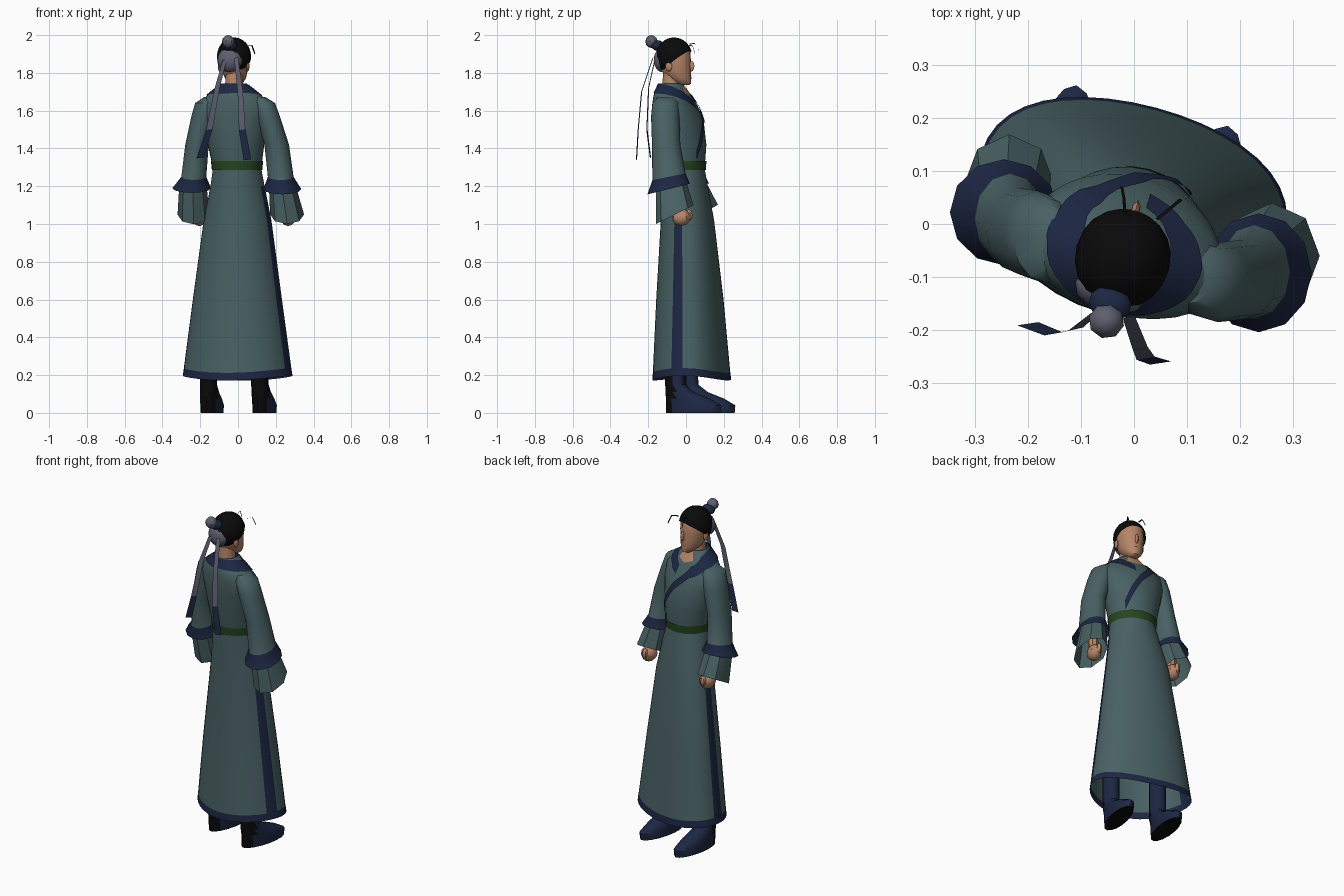
import bpy, bmesh, math
from mathutils import Vector, Matrix

if "Cube" in bpy.data.objects:
    bpy.data.objects.remove(bpy.data.objects["Cube"])

def mat(name, r, g, b):
    m = bpy.data.materials.new(name)
    m.diffuse_color = (r, g, b, 1)
    m.use_nodes = True
    m.node_tree.nodes["Principled BSDF"].inputs["Base Color"].default_value = m.diffuse_color
    return m

TEAL = mat("teal_cloth", .066, .119, .125)
NAVY = mat("navy_trim", .012, .02, .056)
GREEN = mat("green_sash", .018, .06, .014)
SKIN = mat("skin", .47, .235, .14)
BLACK = mat("black", .003, .003, .003)
GREY = mat("grey_scarf", .11, .115, .16)
TWIST = math.radians(-15)   # the whole figure turns slightly towards +x

def finish(name, bm, mats, loc=(0, 0, 0), rot=0, angle=40):
    me = bpy.data.meshes.new(name)
    bm.to_mesh(me)
    bm.free()
    for m in mats:
        me.materials.append(m)
    ob = bpy.data.objects.new(name, me)
    bpy.context.collection.objects.link(ob)
    ob.location, ob.rotation_euler = loc, (0, 0, rot)
    bpy.ops.object.select_all(action='DESELECT')
    ob.select_set(True)
    bpy.context.view_layer.objects.active = ob
    bpy.ops.object.shade_smooth_by_angle(angle=math.radians(angle))
    return ob

def ring_point(r, t, twist, grow=0, bow=0):
    x = (r[3] + grow) * math.cos(t)
    y = (r[4] + grow) * (math.sin(t) + bow * math.cos(t) ** 2)
    c, s = math.cos(twist), math.sin(twist)
    dx, dy = x * c - y * s, x * s + y * c
    tilt = r[5] if len(r) > 5 else 0
    return Vector((r[0] + dx, r[1] + dy, r[2] + tilt * dy))

def loft(name, rings, n, mats, rule=None, twist=0, caps="", lift=0, bow=0, loc=(0, 0, 0), rot=0):
    """Stack of ellipses (cx, cy, z, a, b, tilt), listed from top to bottom."""
    bm = bmesh.new()
    rows = []
    for k, r in enumerate(rings):
        row = []
        for i in range(n):
            t = 2 * math.pi * i / n
            p = ring_point(r, t, twist, bow=bow * min(1, k / 2))
            if k >= len(rings) - 2:
                p.z += lift * math.cos(t) ** 2
            row.append(bm.verts.new(p))
        rows.append(row)
    for j in range(len(rows) - 1):
        for i in range(n):
            k = (i + 1) % n
            f = bm.faces.new((rows[j][i], rows[j + 1][i], rows[j + 1][k], rows[j][k]))
            if rule:
                f.material_index = rule(j, i, f.calc_center_median())
    if "t" in caps:
        bm.faces.new(rows[0])
    if "b" in caps:
        f = bm.faces.new(rows[-1][::-1])
        f.material_index = len(mats) - 1
    return finish(name, bm, mats, loc, rot)

def strip(name, left, right, mats, rule=None):
    bm = bmesh.new()
    a = [bm.verts.new(p) for p in left]
    b = [bm.verts.new(p) for p in right]
    for i in range(len(a) - 1):
        f = bm.faces.new((a[i], b[i], b[i + 1], a[i + 1]))
        if rule:
            f.material_index = rule(i)
    return finish(name, bm, mats)

def ball(name, c, radii, m, rot=0, seg=12, cut=None):
    bm = bmesh.new()
    bmesh.ops.create_uvsphere(bm, u_segments=seg, v_segments=max(6, seg // 2 + 2), radius=1)
    bmesh.ops.scale(bm, vec=radii, verts=bm.verts)
    if cut:
        bmesh.ops.bisect_plane(bm, geom=bm.verts[:] + bm.edges[:] + bm.faces[:],
                               plane_co=cut[0], plane_no=cut[1], clear_inner=True)
    return finish(name, bm, [m], c, rot)

# Robe skirt: navy slits near both ends of the long axis and a navy hem
SEG = 40
skirt = [(-.005, -.02, 1.30, .128, .117), (-.005, -.012, 1.2, .145, .125),
         (-.008, .005, 1.02, .182, .137), (-.01, .017, .6, .24, .172),
         (-.01, .025, .212, .29, .196), (-.01, .026, .172, .296, .2)]
def skirt_rule(j, i, c):
    return 1 if j == 4 or (j > 0 and i in (SEG - 1, SEG - 2, SEG // 2, SEG // 2 + 1)) else 0
loft("robe_skirt", skirt, SEG, [TEAL, NAVY], skirt_rule, TWIST, lift=.025, bow=.16)

# Robe top
torso = [(-.02, -.08, 1.745, .066, .062), (-.02, -.08, 1.72, .092, .076),
         (-.02, -.073, 1.68, .148, .095), (-.018, -.06, 1.63, .196, .112),
         (-.015, -.04, 1.55, .182, .13), (-.01, -.027, 1.42, .15, .134),
         (-.005, -.02, 1.29, .128, .118)]
loft("robe_top", torso, 28, [TEAL], twist=TWIST)
loft("sash", [(-.005, -.02, 1.333, .139, .128), (-.005, -.02, 1.285, .134, .124)], 28, [GREEN], twist=TWIST)

def on_torso(deg, z, grow):
    for u, l in zip(torso, torso[1:]):
        if z >= l[2]:
            break
    k = min(1, max(0, (u[2] - z) / (u[2] - l[2])))
    r = [p + (q - p) * k for p, q in zip(u, l)]
    return ring_point(r, math.radians(deg), TWIST, grow)

def collar(name, path, w, m, grow):
    fine = []
    for (d0, z0), (d1, z1) in zip(path, path[1:]):
        fine += [(d0 + (d1 - d0) * k / 4, z0 + (z1 - z0) * k / 4) for k in range(4)]
    fine.append(path[-1])
    strip(name, [on_torso(d, z + w, grow) for d, z in fine],
          [on_torso(d, z - w, grow) for d, z in fine], [m])

# Crossed collar, the outer band running down to the sash
collar("chest_skin", [(118, 1.72), (95, 1.70), (70, 1.715)], .022, SKIN, .003)
collar("inner_collar", [(-90, 1.718), (-45, 1.718), (0, 1.712), (30, 1.70), (60, 1.675), (85, 1.635)], .025, NAVY, .005)
collar("outer_collar", [(270, 1.718), (225, 1.718), (180, 1.712), (150, 1.695), (115, 1.645),
                        (90, 1.555), (68, 1.45), (52, 1.365)], .027, NAVY, .008)

# Wide outer sleeves with navy cuffs, inner sleeves and fists
arms = {
    "left": ([(-.14, -.035, 1.672, .04, .05), (-.165, -.03, 1.64, .062, .08), (-.183, -.022, 1.57, .064, .085),
              (-.217, -.012, 1.42, .062, .08), (-.234, .01, 1.25, .066, .085, .2), (-.245, .022, 1.19, .102, .1, .25)],
             [(-.235, .01, 1.27, .055, .07), (-.238, .035, 1.17, .075, .085, .3), (-.235, .075, 1.05, .085, .094, .55)],
             (-.205, .085, 1.035)),
    "right": ([(.105, -.105, 1.672, .04, .045), (.134, -.108, 1.64, .062, .07), (.158, -.11, 1.57, .064, .075),
               (.205, -.105, 1.42, .065, .075), (.226, -.09, 1.25, .068, .088, .2), (.235, -.092, 1.185, .1, .112, .25)],
              [(.223, -.085, 1.27, .056, .07), (.24, -.075, 1.17, .075, .085, .3), (.26, -.06, 1.05, .09, .1, .5)],
              (.265, -.025, 1.035))}
for side, (outer, inner, hand) in arms.items():
    loft(side + "_sleeve", outer, 12, [TEAL, NAVY], lambda j, i, c: int(j == 4), caps="t")
    loft(side + "_inner_sleeve", inner, 8, [TEAL])
    ball(side + "_fist", hand, (.042, .05, .046), SKIN, TWIST, 8)
    ball(side + "_thumb", (hand[0], hand[1] + .04, hand[2] + .012), (.017, .02, .03), SKIN, TWIST, 6)
    ball(side + "_wrist", (hand[0], hand[1] - .01, hand[2] + .07), (.03, .03, .06), SKIN, 0, 8)

# Boots: black behind and below, navy in front
boot = [(0, .05, .4, .046, .049), (0, .05, .15, .046, .052), (0, .076, .11, .05, .077),
        (0, .122, .075, .054, .12), (0, .152, .04, .057, .15), (0, .15, 0, .054, .148)]
for side, loc, turn in (("left", (-.166, -.035, 0), -11), ("right", (.104, -.108, 0), -14)):
    loft(side + "_boot", boot, 16, [NAVY, BLACK], lambda j, i, c: int(i >= 8 if j < 2 else c.y < .06),
         caps="b", loc=loc, rot=math.radians(turn))

# Head, neck and face
HEAD = Vector((-.018, -.052, 0))
def on_head(x, y, z):
    return HEAD + Matrix.Rotation(TWIST, 3, 'Z') @ Vector((x, y, z))
loft("neck", [(-.02, -.075, 1.82, .044, .045), (-.02, -.08, 1.66, .052, .05)], 12, [SKIN])
loft("head", [(0, -.015, 1.975, .03, .04), (0, -.015, 1.955, .06, .068), (0, -.008, 1.92, .074, .083),
              (0, -.004, 1.86, .075, .084), (0, 0, 1.81, .068, .081), (0, .02, 1.77, .054, .062),
              (0, .042, 1.742, .03, .038), (0, .045, 1.735, .018, .024)],
     16, [SKIN], caps="tb", loc=HEAD, rot=TWIST)
ball("nose", on_head(0, .08, 1.836), (.009, .02, .03), SKIN, TWIST, 6)
ball("mouth", on_head(0, .074, 1.785), (.018, .009, .007), SKIN, TWIST, 6)
for s in (-1, 1):
    ball("ear", on_head(s * .077, -.02, 1.835), (.009, .018, .028), SKIN, TWIST, 8)

# Hair cap, cut along a sloping hairline, and two loose strands
ball("hair", on_head(0, -.012, 1.887), (.09, .097, .101), BLACK, TWIST, 20,
     ((0, .09, .03), (0, -.13, .17)))
for pts in ([(-.02, .02, 1.95), (-.022, .05, 1.955), (-.026, .072, 1.91)],
            [(.04, .01, 1.94), (.07, .035, 1.945), (.086, .048, 1.90)]):
    strip("loose_strand", [Vector(p) for p in pts], [Vector(p) + Vector((.006, -.003, .004)) for p in pts], [BLACK])

# Head scarf, bun and trailing ribbons
ball("head_scarf", (-.045, -.127, 1.868), (.068, .042, .064), GREY, TWIST, 12)
ball("bun_tie", (-.045, -.15, 1.945), (.042, .035, .028), NAVY, TWIST, 10)
ball("bun", (-.052, -.183, 1.966), (.034, .033, .034), GREY, TWIST, 8)
for pts in ([(-.07, -.165, 1.87), (-.11, -.198, 1.72), (-.152, -.207, 1.5), (-.2, -.188, 1.35)],
            [(-.01, -.175, 1.88), (.012, -.235, 1.7), (.022, -.253, 1.5), (.05, -.262, 1.34)]):
    half = [Vector((.011 + .003 * k, .003, .003)) for k in range(4)]
    strip("ribbon", [Vector(p) - h for p, h in zip(pts, half)],
          [Vector(p) + h for p, h in zip(pts, half)], [GREY, NAVY], lambda i: int(i == 2))
